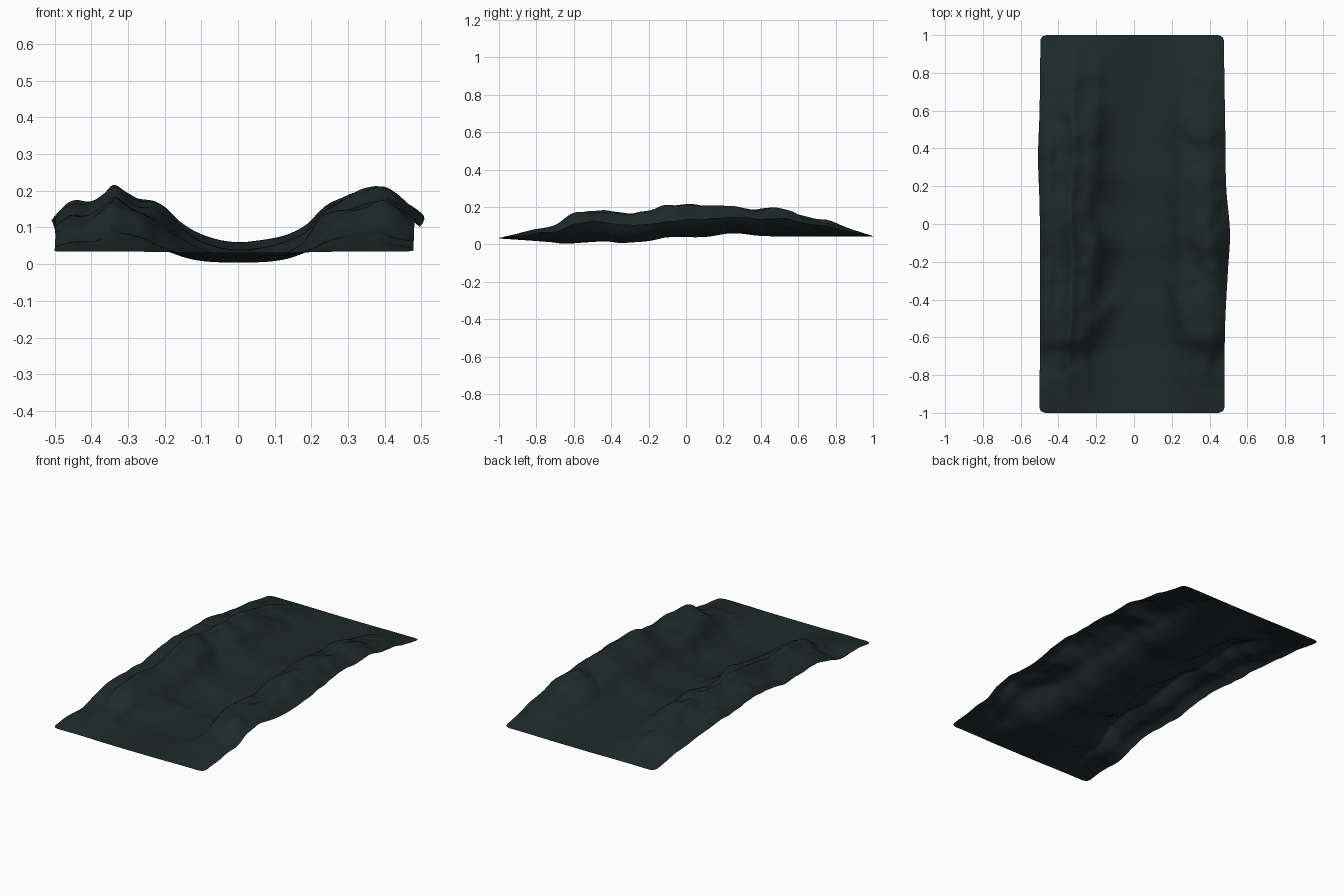
import bpy, bmesh, math
from mathutils import noise, Vector

if "Cube" in bpy.data.objects:
    bpy.data.objects.remove(bpy.data.objects["Cube"])

NX, NY = 120, 240

# Cross-valley skyline, valley floor along y, ridge crest along y
SKY = [(-.52, .12), (-.46, .17), (-.4, .172), (-.35, .195), (-.32, .215), (-.28, .195),
       (-.2, .163), (-.15, .118), (-.1, .088), (-.05, .068), (0, .06), (.05, .064), (.1, .073),
       (.15, .088), (.2, .115), (.25, .165), (.3, .187), (.35, .202), (.39, .215), (.43, .2),
       (.48, .165), (.52, .13)]
FLOOR = [(-1, .032), (-.85, .022), (-.72, .012), (-.65, .004), (-.55, .01), (-.43, .016), (-.34, .006),
         (-.2, .018), (-.1, .038), (.1, .04), (.25, .06), (.4, .046), (.6, .042), (1, .043)]
CREST = [(-1, .035), (-.9, .06), (-.8, .083), (-.7, .102), (-.6, .158), (-.5, .172),
         (-.3, .17), (-.2, .18), (-.08, .21), (.05, .205), (.2, .2), (.35, .193), (.5, .183),
         (.6, .158), (.7, .13), (.8, .108), (.9, .075), (1, .045)]
LEFT = [(-1, -.5), (-.2, -.497), (.1, -.5), (.35, -.508), (.6, -.5), (1, -.495)]
RIGHT = [(-1, .478), (-.55, .482), (-.25, .497), (-.05, .508), (.2, .488), (.5, .483), (1, .475)]
WALL = [(-1, .06), (-.7, .06), (-.4, .03), (-.2, .02), (.1, .05), (.25, .035), (.5, 0), (1, 0)]


def curve(pts, t):
    """Smooth interpolation through a short list of points."""
    if t <= pts[0][0]:
        return pts[0][1]
    for i in range(len(pts) - 1):
        (a, p), (b, q) = pts[i], pts[i + 1]
        if t <= b:
            u = (t - a) / (b - a)
            o = pts[max(i - 1, 0)]
            n = pts[min(i + 2, len(pts) - 1)]
            m0 = (q - o[1]) / (b - o[0]) * (b - a)
            m1 = (n[1] - p) / (n[0] - a) * (b - a)
            return ((2*u**3 - 3*u*u + 1) * p + (u**3 - 2*u*u + u) * m0
                    + (3*u*u - 2*u**3) * q + (u**3 - u*u) * m1)
    return pts[-1][1]


def smooth(a, b, t):
    t = min(1, max(0, (t - a) / (b - a)))
    return t * t * (3 - 2 * t)


def height(x, y):
    floor, crest = curve(FLOOR, y), curve(CREST, y)
    # left valley wall wanders, both ridges meander gently
    fade = max(0, 1 - abs(abs(x) - .22) / .22)
    xs = x + fade * ((curve(WALL, y) if x < 0 else 0)
                     + .04 * noise.noise(Vector((x * 2, y * 4, 3.1))))
    rise = max(0, (curve(SKY, xs) - .06) / .155)
    # the valley floor is flatter towards the front
    flat = 1 - smooth(-.4, .1, y)
    rise *= 1 - .7 * flat * (1 - smooth(.06, .22, abs(x)))
    z = floor + (crest - floor) * rise
    # rounded spurs and gullies, strongest on the ridges
    bumps = noise.noise(Vector((x * 6, y * 6, .7))) + .5 * noise.noise(Vector((x * 13, y * 12, 5.2)))
    end = min(1, (1 - abs(y)) / .25)
    z += .021 * bumps * min(1, rise * 1.3) * end
    # diagonal terrace stepping down from the left wall
    across = (x + .1) * .75 - (y + .48) * .66
    along = (x + .1) * .66 + (y + .48) * .75
    z += .02 * math.exp(-((across + .05) / .05) ** 2 - (along / .16) ** 2)
    return max(z, .002)


# Terrain sheet with softly rounded corners
bm = bmesh.new()
rows = []
R = .03
for j in range(NY + 1):
    y = -math.cos(math.pi * j / NY) * .15 + (2 * j / NY - 1) * .85
    d = max(0, abs(y) - (1 - R))
    inset = R - math.sqrt(max(0, R * R - d * d))
    x0, x1 = curve(LEFT, y) + inset, curve(RIGHT, y) - inset
    row = []
    for i in range(NX + 1):
        x = x0 + (x1 - x0) * i / NX
        row.append(bm.verts.new((x, y, height(x, y))))
    rows.append(row)
for a, b in zip(rows, rows[1:]):
    for i in range(NX):
        bm.faces.new((a[i], a[i + 1], b[i + 1], b[i])).smooth = True

mesh = bpy.data.meshes.new("valley_terrain")
bm.to_mesh(mesh)
bm.free()
mat = bpy.data.materials.new("dark slate green")
mat.diffuse_color = (.0135, .0225, .0225, 1)
mat.use_nodes = True
mat.node_tree.nodes["Principled BSDF"].inputs["Base Color"].default_value = mat.diffuse_color
mesh.materials.append(mat)
bpy.context.collection.objects.link(bpy.data.objects.new("valley_terrain", mesh))
